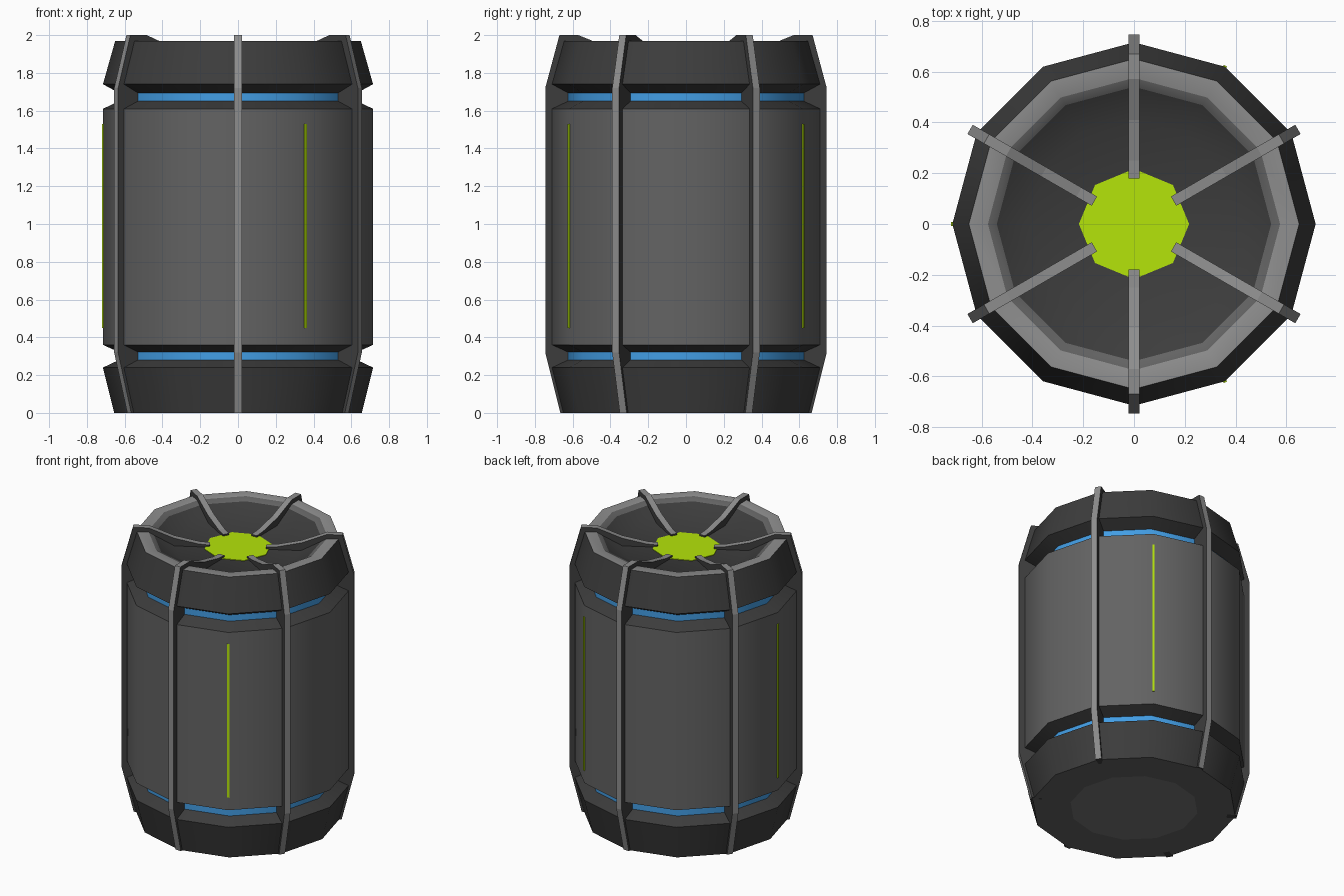
import bpy, bmesh, math
from math import radians, cos, sin

if "Cube" in bpy.data.objects:
    bpy.data.objects.remove(bpy.data.objects["Cube"])


def mat(name, r, g, b):
    m = bpy.data.materials.new(name)
    m.diffuse_color = (r, g, b, 1)
    m.use_nodes = True
    m.node_tree.nodes["Principled BSDF"].inputs["Base Color"].default_value = m.diffuse_color
    return m


BODY = mat("mid_grey", 0.125, 0.125, 0.125)
DARK = mat("dark_grey", 0.046, 0.046, 0.046)
BASE = mat("base_grey", 0.18, 0.18, 0.18)
STEEL = mat("light_grey", 0.27, 0.27, 0.27)
BLUE = mat("blue_glow", 0.055, 0.34, 0.78)
GREEN = mat("lime_glow", 0.46, 0.78, 0.003)


def finish(bm, name, mats, smooth=None):
    bmesh.ops.recalc_face_normals(bm, faces=bm.faces)
    me = bpy.data.meshes.new(name)
    bm.to_mesh(me)
    bm.free()
    for m in mats:
        me.materials.append(m)
    ob = bpy.data.objects.new(name, me)
    bpy.context.collection.objects.link(ob)
    if smooth:
        bpy.context.view_layer.objects.active = ob
        ob.select_set(True)
        bpy.ops.object.shade_smooth_by_angle(angle=radians(smooth))
        ob.select_set(False)
    return ob


def revolve(name, profile, slots, mats, sides=12, smooth=None):
    """Turn a (radius, z) profile and close both ends with one flat face."""
    bm = bmesh.new()
    rings = []
    for r, z in profile:
        rings.append([bm.verts.new((r * cos(math.tau * i / sides), r * sin(math.tau * i / sides), z))
                      for i in range(sides)])
    for k in range(len(rings) - 1):
        a, b = rings[k], rings[k + 1]
        for i in range(sides):
            j = (i + 1) % sides
            bm.faces.new((a[i], a[j], b[j], b[i])).material_index = slots[k]
    for ring, s in ((rings[0], slots[-2]), (rings[-1], slots[-1])):
        bm.faces.new(ring).material_index = s
    return finish(bm, name, mats, smooth)


# barrel shell: bottom, lower cap, groove, body, groove, upper cap, rim, basin
profile = [(0.41, 0), (0.655, 0), (0.715, 0.24), (0.63, 0.28), (0.63, 0.322), (0.715, 0.36),
           (0.715, 1.61), (0.63, 1.65), (0.63, 1.694), (0.715, 1.74), (0.65, 1.97),
           (0.575, 1.97), (0.54, 1.95), (0.41, 1.88)]
# 0 body, 1 dark, 2 base, 3 steel, 4 blue; last two are bottom and basin discs
slots = [0, 1, 1, 4, 1, 0, 1, 4, 1, 1, 3, 0, 1, 1, 1]
slots[-2] = 2
revolve("barrel_shell", profile, slots, [BODY, DARK, BASE, STEEL, BLUE], smooth=31)

# glowing cap in the basin
revolve("glow_disc", [(0.217, 1.86), (0.217, 1.884)], [0, 0, 0], [GREEN], sides=8)


# six bent straps running up the side and into the basin: light outside, dark flanks
strap = [(0.665, 0), (0.745, 0.32), (0.745, 1.72), (0.67, 2.0), (0.57, 2.0), (0.41, 1.935),
         (0.25, 1.9), (0.18, 1.895), (0.18, 1.87), (0.41, 1.875), (0.60, 1.92), (0.60, 0)]
for n in range(6):
    t = radians(30 + 60 * n)
    bm = bmesh.new()
    sides = [[bm.verts.new((r * cos(t) - w * sin(t), r * sin(t) + w * cos(t), z)) for r, z in strap]
             for w in (-0.021, 0.021)]
    for s in sides:
        bm.faces.new(s).material_index = 1
    for i in range(len(strap)):
        j = (i + 1) % len(strap)
        f = bm.faces.new((sides[0][i], sides[0][j], sides[1][j], sides[1][i]))
        f.material_index = 0 if i < 7 else 1
    finish(bm, f"strap_{n + 1}", [STEEL, DARK])

# three thin light strips on the body
for n in range(3):
    bm = bmesh.new()
    bmesh.ops.create_cube(bm, size=1)
    bmesh.ops.scale(bm, vec=(0.009, 0.014, 1.08), verts=bm.verts)
    ob = finish(bm, f"light_strip_{n + 1}", [GREEN])
    t = radians(60 + 120 * n)
    ob.location = (0.715 * cos(t), 0.715 * sin(t), 0.99)
    ob.rotation_euler[2] = t
